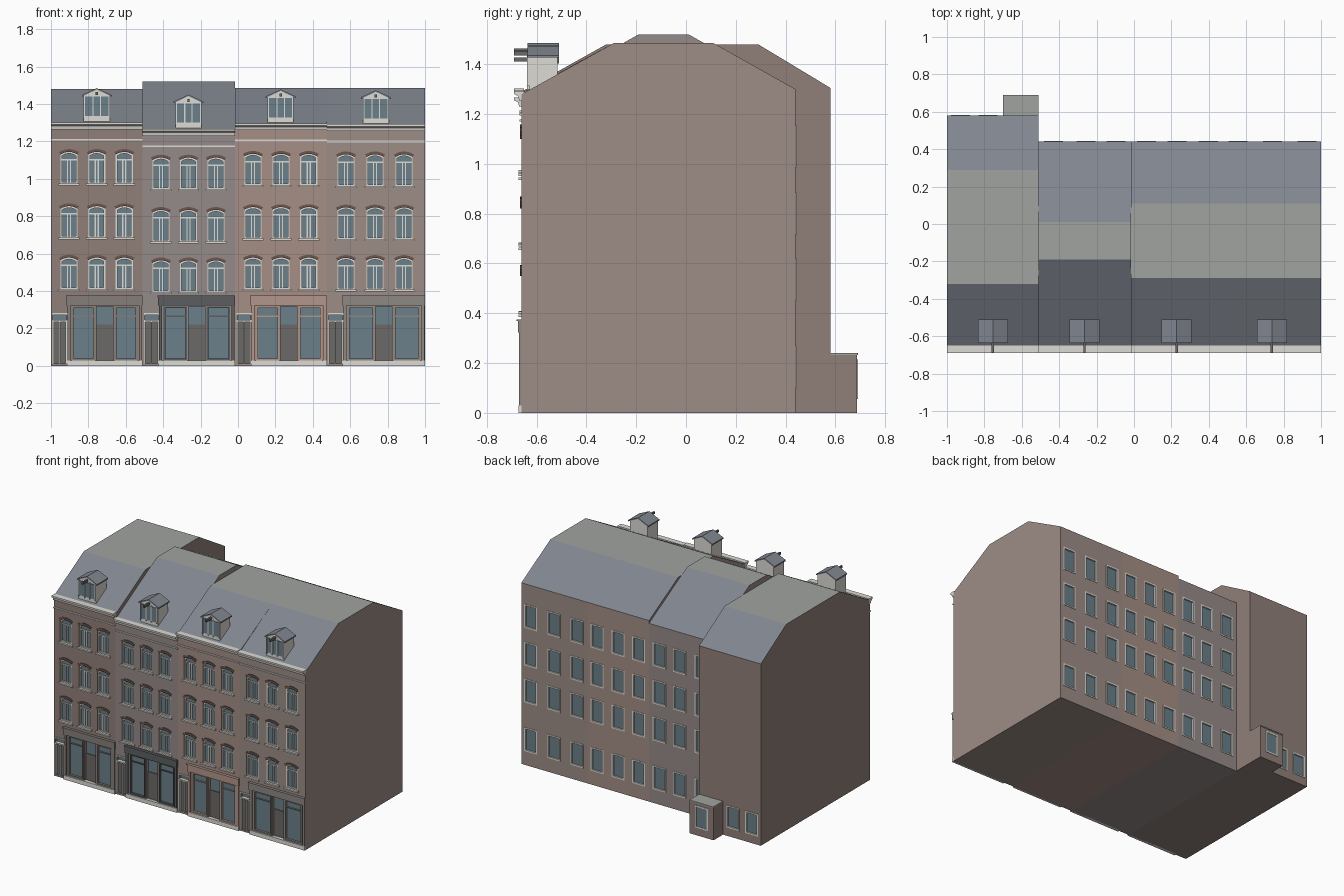
import bpy, bmesh, math
from mathutils import Vector

if "Cube" in bpy.data.objects:
    bpy.data.objects.remove(bpy.data.objects["Cube"])

F = -0.66  # facade plane


def mat(name, hexcol):
    m = bpy.data.materials.new(name)
    rgb = [(int(hexcol[i:i + 2], 16) / 255) ** 2.2 for i in (0, 2, 4)]
    m.diffuse_color = (*rgb, 1)
    m.use_nodes = True
    m.node_tree.nodes["Principled BSDF"].inputs["Base Color"].default_value = m.diffuse_color
    return m


WHITE, GLASS = mat("trim_white", "dcdad4"), mat("glass", "6a7f88")
SLATE, FLAT = mat("slate", "80858e"), mat("flat_roof", "a0a29f")
DOOR, ARCH = mat("door_grey", "6a6968"), mat("arch_brick", "6e5750")
parts = {}  # name -> (bmesh, material)


def bm_for(name, m):
    if name not in parts:
        parts[name] = (bmesh.new(), m)
    return parts[name][0]


def extrude_into(bm, pts, a, b, axis='y'):
    put = (lambda p, t: (p[0], t, p[1])) if axis == 'y' else (lambda p, t: (t, p[0], p[1]))
    lo, hi = [[bm.verts.new(put(p, t)) for p in pts] for t in (a, b)]
    n = len(pts)
    bm.faces.new(lo)
    bm.faces.new(hi[::-1])
    for i in range(n):
        j = (i + 1) % n
        bm.faces.new((lo[i], hi[i], hi[j], lo[j]))


def prism(name, m, pts, a, b, axis='y'):
    extrude_into(bm_for(name, m), pts, a, b, axis)


def rect(x0, x1, z0, z1):
    return [(x0, z0), (x1, z0), (x1, z1), (x0, z1)]


def box(name, m, x0, x1, y0, y1, z0, z1):
    prism(name, m, rect(x0, x1, z0, z1), y0, y1)


def ring(name, m, outer, inner, y0, y1):
    bm = bm_for(name, m)
    o0, o1, i0, i1 = [[bm.verts.new((x, y, z)) for x, z in loop]
                      for loop, y in ((outer, y0), (outer, y1), (inner, y0), (inner, y1))]
    n = len(outer)
    for i in range(n):
        j = (i + 1) % n
        for p, q in ((o0, o1), (o1, i1), (i1, i0), (i0, o0)):
            bm.faces.new((p[i], p[j], q[j], q[i]))


def arc(x, hw, z, rise, n=8):
    # segmental arch from right to left
    return [(x + hw * (1 - 2 * i / n), z + rise * (1 - (1 - 2 * i / n) ** 2)) for i in range(n + 1)]


def opening(x, hw, z0, z1, rise):
    return [(x - hw, z0), (x + hw, z0)] + arc(x, hw, z1, rise)


def to_object(name, bm, mats):
    bmesh.ops.recalc_face_normals(bm, faces=bm.faces[:])
    me = bpy.data.meshes.new(name)
    bm.to_mesh(me)
    bm.free()
    for m in mats:
        me.materials.append(m)
    ob = bpy.data.objects.new(name, me)
    bpy.context.collection.objects.link(ob)
    return ob


def front_window(p, cut, x, z):
    out = opening(x, 0.046, z + 0.01, z + 0.165, 0.014)
    extrude_into(cut, out, -0.75, F + 0.02)
    ring(p + "window_frames", WHITE, out, opening(x, 0.037, z + 0.019, z + 0.158, 0.012), F + 0.004, F + 0.02)
    prism(p + "window_glass", GLASS, out, F + 0.014, F + 0.021)
    for s in (-1, 1):
        box(p + "window_frames", WHITE, x + s * 0.008 - 0.003, x + s * 0.008 + 0.003,
            F + 0.008, F + 0.015, z + 0.015, z + 0.135)
    box(p + "window_frames", WHITE, x - 0.04, x + 0.04, F + 0.006, F + 0.015, z + 0.133, z + 0.141)
    box(p + "window_sills", WHITE, x - 0.057, x + 0.057, F - 0.012, F + 0.02, z, z + 0.01)
    prism(p + "window_arches", ARCH, arc(x, 0.054, z + 0.178, 0.016) + arc(x, 0.046, z + 0.165, 0.014)[::-1],
          F - 0.006, F + 0.01)


def rear_window(p, cut, x, z0, z1, y):
    out = rect(x - 0.051, x + 0.051, z0, z1)
    extrude_into(cut, out, y - 0.015, y + 0.05)
    ring(p + "rear_window_frames", WHITE, out, rect(x - 0.041, x + 0.041, z0 + 0.01, z1 - 0.01), y - 0.015, y + 0.003)
    prism(p + "rear_window_glass", GLASS, out, y - 0.016, y - 0.008)


def dormer(p, x, base):
    wall, apex = base + 0.118, base + 0.158
    prism(p + "dormer_walls", WHITE, [(x - 0.07, base - 0.02), (x + 0.07, base - 0.02), (x + 0.07, wall),
                                      (x, apex - 0.008), (x - 0.07, wall)], -0.63, -0.515)
    prism(p + "dormer_roof", SLATE, [(x - 0.08, wall - 0.006), (x, apex - 0.008), (x + 0.08, wall - 0.006),
                                     (x + 0.08, wall + 0.003), (x, apex), (x - 0.08, wall + 0.003)], -0.636, -0.51)
    box(p + "dormer_glass", GLASS, x - 0.063, x + 0.063, -0.634, -0.62, base + 0.008, wall - 0.006)
    for s in (-0.065, -0.02, 0.02, 0.065):
        box(p + "dormer_bars", WHITE, x + s - 0.003, x + s + 0.003, -0.638, -0.625, base, wall)
    box(p + "hoist_beam", DOOR, x - 0.006, x + 0.006, -0.69, -0.62, apex - 0.038, apex - 0.022)


def shopfront(p, cut, x0, w, m):
    c, d = x0 + (0.085 + w) / 2, (w - 0.085) / 2 - 0.027
    # display windows
    for a, b in ((c - d, c - 0.052), (c + 0.052, c + d)):
        out = rect(a, b, 0.03, 0.318)
        extrude_into(cut, out, -0.75, F + 0.02)
        ring(p + "shop_frames", m, out, rect(a + 0.01, b - 0.01, 0.04, 0.31), F - 0.004, F + 0.02)
        prism(p + "shop_glass", GLASS, out, F + 0.012, F + 0.021)
        box(p + "shop_frames", m, a, b, F + 0.004, F + 0.015, 0.262, 0.268)
    # shop door with light above
    extrude_into(cut, rect(c - 0.044, c + 0.044, 0.03, 0.318), -0.75, F + 0.03)
    box(p + "shop_door", DOOR, c - 0.044, c + 0.044, F + 0.015, F + 0.032, 0.03, 0.22)
    box(p + "shop_glass", GLASS, c - 0.044, c + 0.044, F + 0.02, F + 0.032, 0.22, 0.318)
    # pilasters, fascia, plinth
    for a in (x0 + 0.087, x0 + w - 0.02):
        box(p + "shop_pilasters", m, a, a + 0.017, F - 0.01, F + 0.01, 0.03, 0.325)
    box(p + "shop_fascia", m, x0 + 0.083, x0 + w, F - 0.015, F + 0.01, 0.322, 0.368)
    box(p + "shop_fascia", m, x0 + 0.08, x0 + w, F - 0.02, F + 0.01, 0.368, 0.375)
    box(p + "plinth", WHITE, x0 + 0.085, x0 + w, F - 0.012, F + 0.01, 0, 0.03)
    # house door on the left with transom light
    a, b = x0 + 0.012, x0 + 0.082
    extrude_into(cut, rect(a, b, 0.012, 0.28), -0.75, F + 0.025)
    for s in (a + 0.003, (a + b) / 2 + 0.002):
        box(p + "house_door", DOOR, s, s + 0.031, F + 0.012, F + 0.027, 0.012, 0.235)
    box(p + "door_light", GLASS, a, b, F + 0.016, F + 0.027, 0.245, 0.275)
    for s in (a, (a + b) / 2, b):
        box(p + "door_frame", WHITE, s - 0.003, s + 0.003, F - 0.004, F + 0.026, 0.012, 0.24)
    for z in (0.235, 0.273):
        box(p + "door_frame", WHITE, a - 0.004, b + 0.004, F - 0.006, F + 0.026, z, z + 0.009)


def house(p, x0, x1, eave, ridge, yf, yb, back, back_eave, brick, shop,
          centres, rows, rear, dx, dbase):
    wall = mat(p + "brick", brick)
    cut = bmesh.new()
    for x in centres:
        for z in rows:
            front_window(p, cut, x, z)
    for x, z0, z1 in rear:
        rear_window(p, cut, x, z0, z1, back)
    shopfront(p, cut, x0, x1 - x0, mat(p + "shop_paint", shop))
    dormer(p, dx, dbase)
    # cornice and string course
    prism(p + "cornice", WHITE, [(F + 0.01, eave - 0.025), (F - 0.01, eave - 0.025), (F - 0.014, eave - 0.008),
                                 (F - 0.03, eave), (F - 0.03, eave + 0.012), (F + 0.01, eave + 0.012)], x0, x1, 'x')
    box(p + "string_course", WHITE, x0, x1, F - 0.008, F + 0.01, eave - 0.085, eave - 0.076)
    # brick body and mansard roof as one profile
    bm = bmesh.new()
    extrude_into(bm, [(F, 0), (back, 0), (back, back_eave), (yb, ridge), (yf, ridge), (F, eave)], x0, x1, 'x')
    bmesh.ops.recalc_face_normals(bm, faces=bm.faces[:])
    for f in bm.faces:
        f.material_index = 2 if f.normal.z > 0.95 else 1 if f.normal.z > 0.3 else 0
    body = to_object(p + "walls_and_roof", bm, [wall, SLATE, FLAT])
    cutter = to_object(p + "cutter", cut, [wall])
    cutter.hide_render = True
    mod = body.modifiers.new("openings", 'BOOLEAN')
    mod.object, mod.operation, mod.solver = cutter, 'DIFFERENCE', 'EXACT'
    dg = bpy.context.evaluated_depsgraph_get()
    body.data = bpy.data.meshes.new_from_object(body.evaluated_get(dg))
    body.modifiers.clear()
    bpy.data.objects.remove(cutter)
    return wall


def rear_grid(*xs):
    return [(x, z, z + 0.17) for x in xs for z in (0.1, 0.45, 0.715, 0.985)]


# four terraced houses, left to right
w1 = house("house_1_", -1, -0.51, 1.29, 1.48, -0.32, 0.29, 0.58, 1.305, "8f7f79", "857e7a",
           (-0.904, -0.755, -0.608), (0.965, 0.675, 0.4), [(-0.78, 0.06, 0.22), (-0.928, 0.06, 0.22)], -0.755, 1.327)
house("house_2_", -0.51, -0.015, 1.255, 1.52, -0.19, 0.01, 0.44, 1.28, "948a87", "5c5e60",
      (-0.412, -0.265, -0.118), (0.935, 0.655, 0.385), rear_grid(-0.097, -0.256, -0.43), -0.265, 1.292)
house("house_3_", -0.015, 0.475, 1.285, 1.485, -0.29, 0.11, 0.44, 1.3, "a38d85", "b0958a",
      (0.08, 0.23, 0.378), (0.955, 0.67, 0.4), rear_grid(0.067, 0.23, 0.397), 0.228, 1.32)
house("house_4_", 0.475, 1, 1.28, 1.485, -0.29, 0.11, 0.44, 1.3, "9c8c85", "8c8783",
      (0.577, 0.733, 0.888), (0.952, 0.668, 0.398), rear_grid(0.557, 0.74, 0.925), 0.737, 1.315)

# rear annex of the first house
box("annex_walls", w1, -0.7, -0.51, 0.57, 0.687, 0, 0.232)
box("annex_roof", FLAT, -0.7, -0.51, 0.57, 0.69, 0.232, 0.24)
box("annex_window_glass", GLASS, -0.65, -0.56, 0.67, 0.688, 0.06, 0.21)
ring("annex_window_frame", WHITE, rect(-0.656, -0.554, 0.055, 0.215), rect(-0.646, -0.564, 0.065, 0.205), 0.68, 0.69)

for name, (bm, m) in parts.items():
    to_object(name, bm, [m])
